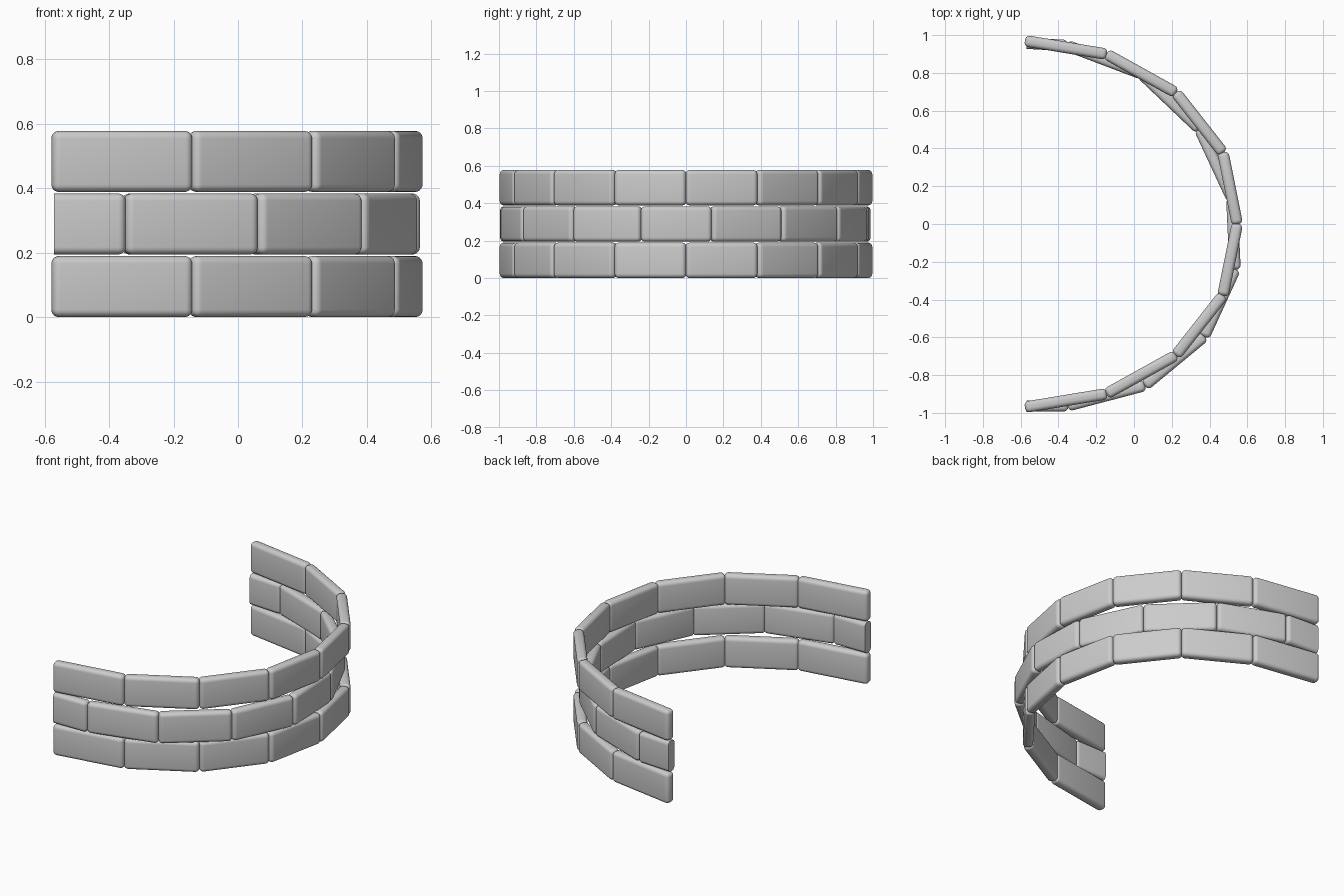
import bpy, bmesh, math
from mathutils import Matrix, Vector

if "Cube" in bpy.data.objects:
    bpy.data.objects.remove(bpy.data.objects["Cube"])

THICK, HEIGHT, PITCH = 0.06, 0.189, 0.194


def brick(name, a, b, z0, cut_x=None):
    """Rounded brick whose long axis runs from tip a to tip b in plan."""
    a, b = Vector((*a, 0)), Vector((*b, 0))
    d, mid = b - a, (a + b) / 2
    bm = bmesh.new()
    bmesh.ops.create_cube(bm, size=1)
    bmesh.ops.scale(bm, vec=(d.length + 0.003, THICK, HEIGHT), verts=bm.verts)
    bmesh.ops.bevel(bm, geom=bm.edges[:], offset=0.023, segments=5,
                    profile=0.5, affect='EDGES')
    bm.transform(Matrix.Translation((mid.x, mid.y, z0 + HEIGHT / 2))
                 @ Matrix.Rotation(math.atan2(d.y, d.x), 4, 'Z'))
    # flat sawn end for half bricks
    if cut_x is not None:
        bmesh.ops.bisect_plane(bm, geom=bm.verts[:] + bm.edges[:] + bm.faces[:],
                               plane_co=(cut_x, 0, 0), plane_no=(-1, 0, 0),
                               clear_outer=True)
        bmesh.ops.holes_fill(bm, edges=[e for e in bm.edges if e.is_boundary])
    bmesh.ops.recalc_face_normals(bm, faces=bm.faces)
    me = bpy.data.meshes.new(name)
    bm.to_mesh(me)
    bm.free()
    ob = bpy.data.objects.new(name, me)
    bpy.context.collection.objects.link(ob)
    bpy.ops.object.select_all(action='DESELECT')
    ob.select_set(True)
    bpy.context.view_layer.objects.active = ob
    bpy.ops.object.shade_smooth_by_angle(angle=math.radians(40))


# Joints of the outer courses, mirrored about y = 0
half = [(-0.576, 0.970), (-0.145, 0.899), (0.222, 0.695), (0.471, 0.378), (0.547, 0)]
outer = [(x, -y) for x, y in half] + half[-2::-1]

# Joints of the staggered middle course
middle = [(-0.76, -0.966), (-0.35, -0.962), (0.057, -0.855), (0.372, -0.595),
          (0.535, -0.24), (0.518, 0.135), (0.347, 0.503), (0.040, 0.795),
          (-0.355, 0.945), (-0.76, 0.968)]

for row, pts in enumerate((outer, middle, outer)):
    course = ("lower", "middle", "upper")[row]
    last = len(pts) - 2
    for i in range(last + 1):
        cut = -0.57 if row == 1 and i in (0, last) else None
        brick(f"{course}_brick_{i + 1}", pts[i], pts[i + 1], row * PITCH, cut)
